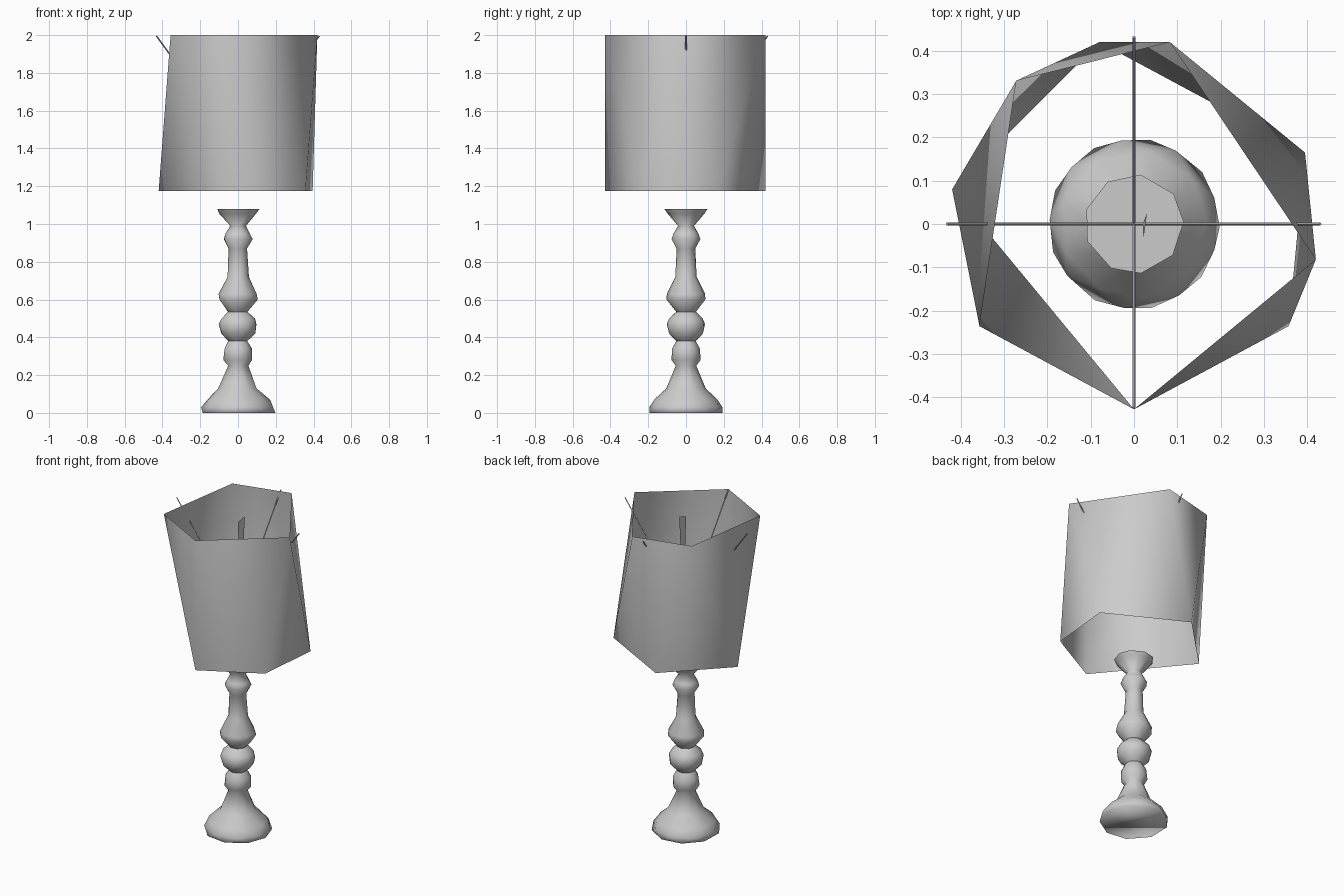
import bpy, bmesh, math, random
from mathutils import Vector

random.seed(4)
if "Cube" in bpy.data.objects:
    bpy.data.objects.remove(bpy.data.objects["Cube"], do_unlink=True)

grey = bpy.data.materials.new("plain_grey")
grey.use_nodes = True
grey.diffuse_color = (0.6, 0.6, 0.6, 1)
grey.node_tree.nodes["Principled BSDF"].inputs["Base Color"].default_value = (0.6, 0.6, 0.6, 1)


def finish(name, bm, smooth_angle=None):
    """Turn a bmesh into a named, shaded object."""
    bmesh.ops.recalc_face_normals(bm, faces=bm.faces)
    mesh = bpy.data.meshes.new(name)
    bm.to_mesh(mesh)
    bm.free()
    mesh.materials.append(grey)
    obj = bpy.data.objects.new(name, mesh)
    bpy.context.collection.objects.link(obj)
    if smooth_angle:
        bpy.ops.object.select_all(action='DESELECT')
        obj.select_set(True)
        bpy.context.view_layer.objects.active = obj
        bpy.ops.object.shade_smooth_by_angle(angle=math.radians(smooth_angle))
    return obj


# Turned stem: low-poly lathe, each ring turned half a step from the last
SIDES = 9
profile = [(0.198, 0), (0.195, 0.03), (0.17, 0.07), (0.105, 0.13), (0.055, 0.25),
           (0.078, 0.28), (0.075, 0.34), (0.052, 0.38), (0.092, 0.42), (0.103, 0.47),
           (0.09, 0.5), (0.053, 0.535), (0.105, 0.6), (0.103, 0.63), (0.058, 0.72),
           (0.05, 0.87), (0.078, 0.92), (0.066, 0.95), (0.043, 0.99), (0.1, 1.055),
           (0.115, 1.08)]
bm = bmesh.new()
rings = []
for i, (r, z) in enumerate(profile):
    ring = []
    for k in range(SIDES):
        a = math.tau * (k + 0.5 * (i % 2)) / SIDES + random.uniform(-0.06, 0.06)
        ring.append(bm.verts.new((r * math.cos(a), r * math.sin(a), z)))
    rings.append(ring)
for i in range(len(rings) - 1):
    low, high = rings[i], rings[i + 1]
    if i % 2:
        low, high = high, low
    for k in range(SIDES):
        n = (k + 1) % SIDES
        bm.faces.new((low[k], low[n], high[k]))
        bm.faces.new((low[n], high[n], high[k]))
bm.faces.new(rings[0])
bm.faces.new(rings[-1])
finish("turned_stem", bm, 75)

# Open shade: zigzag strip of triangles between the bottom and top rims
bottom_rim = [(0, -0.428), (0.357, -0.236), (0.395, 0.165), (-0.08, 0.42), (-0.42, 0.08)]
top_rim = [(0, -0.428), (0.42, -0.082), (0.083, 0.42), (-0.272, 0.331), (-0.357, -0.236)]
bm = bmesh.new()
strip = []
for low, high in zip(bottom_rim, top_rim):
    strip.append(bm.verts.new((*low, 1.175)))
    strip.append(bm.verts.new((*high, 2)))
count = len(strip)
for i in range(count):
    bm.faces.new([strip[(i + j) % count] for j in range(3)])
finish("lamp_shade", bm, 89)


# Four thin spokes rising from the middle to the rim
def spoke(name, end, hub):
    end, hub = Vector(end), Vector(hub)
    axis = end - hub
    bm = bmesh.new()
    bmesh.ops.create_cone(bm, segments=4, radius1=0.004, radius2=0.004,
                          depth=axis.length, cap_ends=True)
    obj = finish(name, bm)
    obj.rotation_euler = axis.to_track_quat('Z', 'Y').to_euler()
    obj.location = (end + hub) / 2


for name, x, y in [("left", 0.43, 0), ("right", -0.432, 0),
                   ("back", 0, 0.432), ("front", 0, -0.425)]:
    spoke("spoke_" + name, (x, y, 1.996), (0, 0, 1.4))

# Slim finial blade in the middle
bm = bmesh.new()
bm.faces.new([bm.verts.new(p) for p in
              [(0.022, -0.033, 1.97), (0.03, 0.025, 1.99), (0.02, 0, 1.4)]])
finish("finial_blade", bm)
